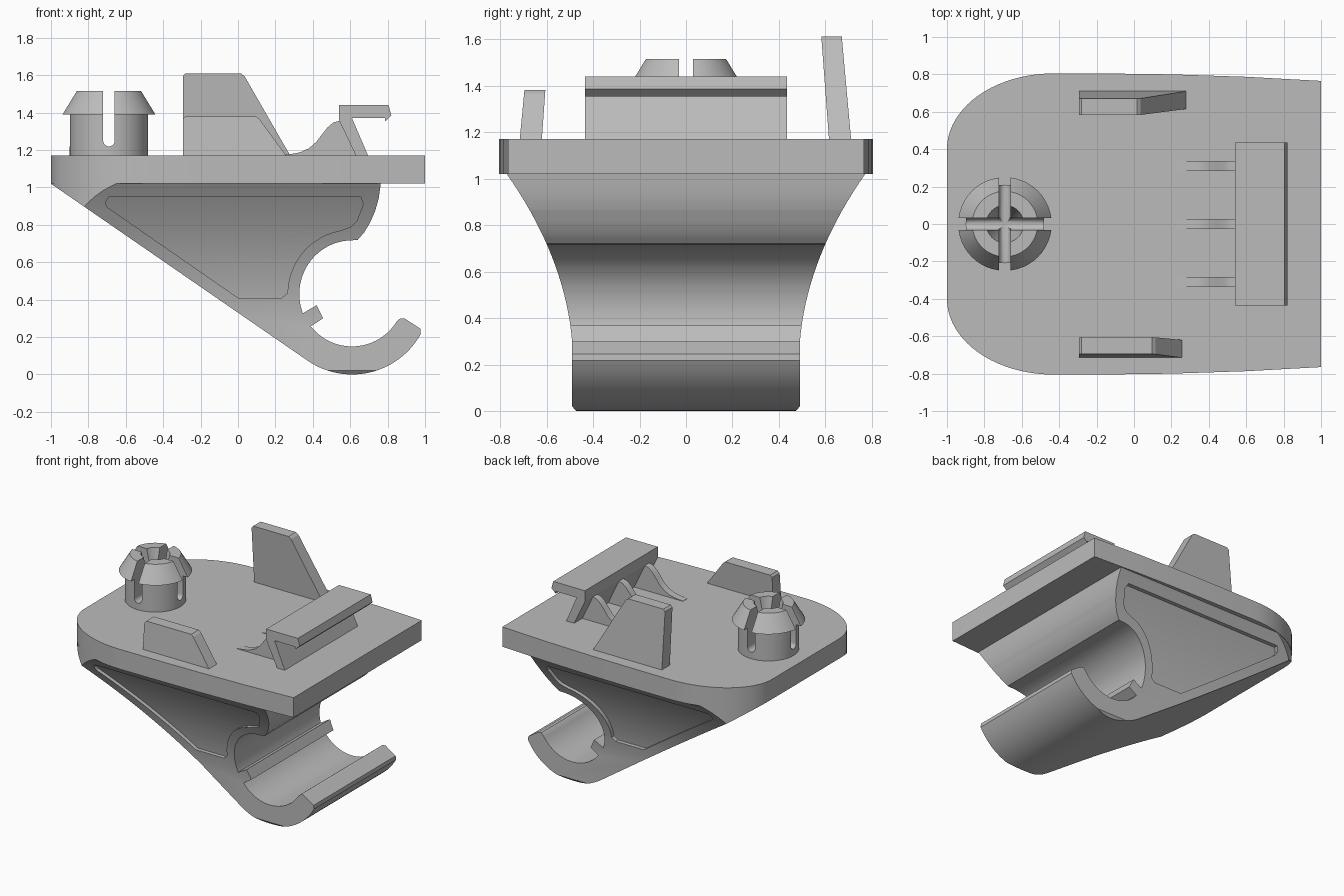
import bpy, bmesh, math

old = bpy.data.objects.get("Cube")
if old:
    bpy.data.objects.remove(old, do_unlink=True)

grey = bpy.data.materials.new("plain grey")
grey.use_nodes = True
COLOUR = (0.5, 0.5, 0.5, 1)
grey.diffuse_color = COLOUR
grey.node_tree.nodes["Principled BSDF"].inputs["Base Color"].default_value = COLOUR

# Ways of placing a flat outline (u, v) at depth d
ALONG_X = lambda u, v, d: (d, u, v)
ALONG_Y = lambda u, v, d: (u, d, v)
ALONG_Z = lambda u, v, d: (u, v, d)


def finish(name, bm):
    bmesh.ops.recalc_face_normals(bm, faces=bm.faces[:])
    mesh = bpy.data.meshes.new(name)
    bm.to_mesh(mesh)
    bm.free()
    mesh.materials.append(grey)
    ob = bpy.data.objects.new(name, mesh)
    bpy.context.collection.objects.link(ob)
    return ob


def prism(name, outline, place, d0, d1):
    bm = bmesh.new()
    ends = [[bm.verts.new(place(u, v, d)) for u, v in outline] for d in (d0, d1)]
    bm.faces.new(ends[0])
    bm.faces.new(ends[1])
    n = len(outline)
    for i in range(n):
        j = (i + 1) % n
        bm.faces.new((ends[0][i], ends[0][j], ends[1][j], ends[1][i]))
    return finish(name, bm)


def arc(cx, cy, rx, ry, a0, a1, n):
    angles = [math.radians(a0 + (a1 - a0) * i / n) for i in range(n + 1)]
    return [(cx + rx * math.cos(a), cy + ry * math.sin(a)) for a in angles]


def select(ob):
    bpy.ops.object.select_all(action='DESELECT')
    ob.select_set(True)
    bpy.context.view_layer.objects.active = ob


def boolean(ob, cutter, operation):
    mod = ob.modifiers.new("cut", 'BOOLEAN')
    mod.operation = operation
    mod.solver = 'EXACT'
    mod.object = cutter
    select(ob)
    bpy.ops.object.modifier_apply(modifier=mod.name)
    bpy.data.objects.remove(cutter, do_unlink=True)


def smooth(ob):
    select(ob)
    bpy.ops.object.shade_smooth_by_angle(angle=math.radians(30))


# Base plate: rounded at one end, slightly tapered at the other
def plate_outline(scale=1.0):
    half = [(1, 0.765), (0.6, 0.787), (0.2, 0.8), (-0.1, 0.804)]
    half += arc(-0.43, 0.4, 0.57, 0.405, 90, 180, 20)
    full = half + [(x, -y) for x, y in reversed(half)]
    return [(x * scale, y * scale) for x, y in full]


plate = prism("base_plate", plate_outline(), ALONG_Z, 1.02, 1.17)
smooth(plate)


# Flared width of the body, seen from its end
def flare(inset=0.0):
    half = [(0.44, -0.03), (0.475, 0.003), (0.49, 0.02)]
    for i in range(21):
        z = 0.3 + 0.04 * i
        half.append((0.49 + 0.262 * (z - 0.3) + 0.428 * (z - 0.3) * (z - 0.72), z))
    half = [(y - inset, z) for y, z in half]
    return half + [(-y, z) for y, z in reversed(half)]


# Body side profile: sloped underside, open hook and inner tab
profile = [(-1.015, 1.03)]
profile += arc(0.61, 0.42, 0.42, 0.42, 235.5, 331, 28)
profile += [(0.975, 0.245), (0.89, 0.3), (0.868, 0.3)]
profile += arc(0.61, 0.43, 0.28, 0.28, 329, 218, 28)
profile += [(0.455, 0.3), (0.42, 0.37)]
profile += arc(0.61, 0.43, 0.282, 0.287, 201, 90, 28)
profile += [(0.64, 0.72), (0.675, 0.76), (0.705, 0.81), (0.732, 0.87),
            (0.752, 0.94), (0.765, 1.03)]
body = prism("hook_body", profile, ALONG_Y, -1, 1)

# Recessed side panels: opening in the shell, filled by a narrower core
panel = [(-0.69, 0.95), (0.655, 0.95), (0.67, 0.91), (0.635, 0.82), (0.605, 0.79)]
panel += arc(0.61, 0.43, 0.345, 0.345, 100, 175, 16)
panel += [(0.265, 0.435), (0.235, 0.41), (0.0, 0.41), (-0.7, 0.895), (-0.71, 0.92)]
boolean(body, prism("panel_cutter", panel, ALONG_Y, -1.2, 1.2), 'DIFFERENCE')
boolean(body, prism("flare_cutter", flare(), ALONG_X, -1.5, 1.5), 'INTERSECT')
boolean(body, prism("outline_cutter", plate_outline(0.998), ALONG_Z, -0.5, 1.5), 'INTERSECT')
smooth(body)

core = prism("side_panel_core", panel, ALONG_Y, -1, 1)
boolean(core, prism("core_cutter", flare(0.03), ALONG_X, -1.5, 1.5), 'INTERSECT')
smooth(core)


# Split snap pin: turned shape with a tapered bore and crossed slots
def lathe(name, outline, cx, sides=48):
    bm = bmesh.new()
    verts = [bm.verts.new((r, 0, z)) for r, z in outline]
    edges = [bm.edges.new(p) for p in zip(verts, verts[1:])]
    bmesh.ops.spin(bm, geom=verts + edges, cent=(0, 0, 0), axis=(0, 0, 1),
                   angle=2 * math.pi, steps=sides, use_merge=True)
    bmesh.ops.remove_doubles(bm, verts=bm.verts[:], dist=0.0005)
    bmesh.ops.translate(bm, verts=bm.verts[:], vec=(cx, 0, 0))
    return finish(name, bm)


PIN_X = -0.69
pin = lathe("snap_pin", [(0, 1.12), (0.21, 1.12), (0.21, 1.39), (0.25, 1.39),
                         (0.175, 1.515), (0.1, 1.515), (0.04, 1.23), (0, 1.23)], PIN_X)


def slot(centre):
    return arc(centre, 1.25, 0.031, 0.031, 180, 360, 10) + [(centre + 0.031, 1.7),
                                                            (centre - 0.031, 1.7)]


boolean(pin, prism("slot_cutter", slot(PIN_X), ALONG_Y, -0.5, 0.5), 'DIFFERENCE')
boolean(pin, prism("cross_slot_cutter", slot(0), ALONG_X, PIN_X - 0.5, PIN_X + 0.5), 'DIFFERENCE')
smooth(pin)


# Guide fins: thin plates leaning inward and tapering upward
def fin(name, side, top, shoulder, toe, base_y, top_y):
    def place(x, z, d):
        t = (z - 1.17) / (top - 1.17)
        return (x, side * (base_y[d] + (top_y[d] - base_y[d]) * t), z)
    outline = [(-0.295, 1.16), (toe, 1.16), (shoulder + 0.015, top - 0.015),
               (shoulder - 0.005, top), (-0.28, top), (-0.295, top - 0.015)]
    prism(name, outline, place, 0, 1)


fin("tall_fin", 1, 1.61, 0.02, 0.285, (0.615, 0.71), (0.582, 0.67))
fin("short_fin", -1, 1.38, 0.1, 0.265, (0.62, 0.715), (0.605, 0.695))

# Latch: leaning wall with an overhanging lip
latch = [(0.54, 1.44), (0.805, 1.44), (0.82, 1.385), (0.785, 1.352), (0.785, 1.37),
         (0.61, 1.37), (0.7, 1.16), (0.635, 1.16), (0.54, 1.36)]
prism("latch", latch, ALONG_Y, -0.435, 0.435)

# Curved ribs bracing the latch
rib = [(0.225, 1.16), (0.225, 1.172), (0.28, 1.178), (0.33, 1.187), (0.38, 1.21),
       (0.42, 1.245), (0.45, 1.285), (0.48, 1.322), (0.51, 1.347), (0.55, 1.358),
       (0.65, 1.16)]
for label, y in (("right", -0.31), ("middle", 0), ("left", 0.31)):
    smooth(prism(label + "_rib", rib, ALONG_Y, y - 0.027, y + 0.027))
